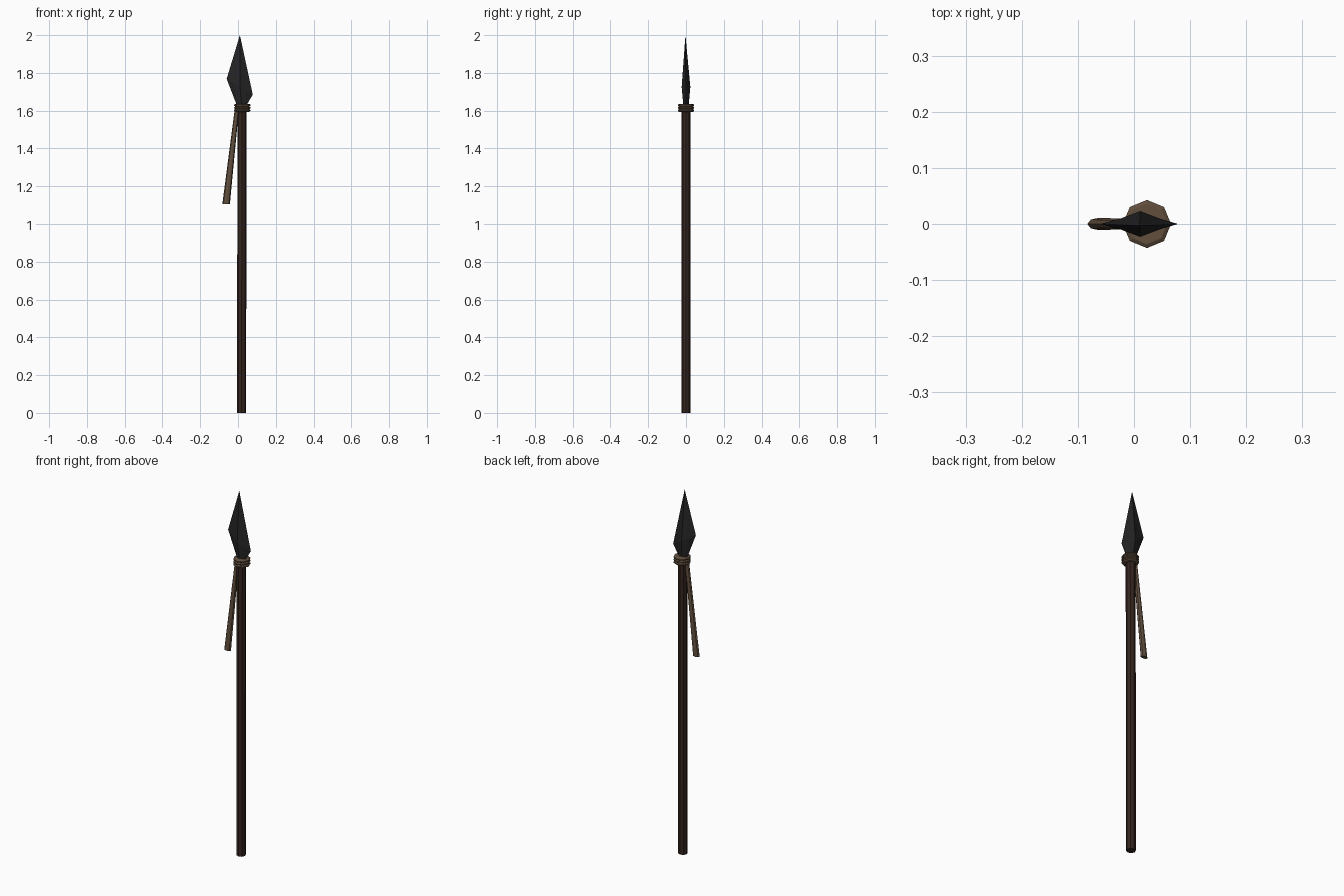
import bpy
from math import cos, sin, pi

if "Cube" in bpy.data.objects:
    bpy.data.objects.remove(bpy.data.objects["Cube"])


def material(name, rgb):
    m = bpy.data.materials.new(name)
    m.diffuse_color = (*rgb, 1)
    m.use_nodes = True
    m.node_tree.nodes["Principled BSDF"].inputs["Base Color"].default_value = m.diffuse_color
    return m


WOOD = material("dark_wood", (0.035, 0.018, 0.013))
LEATHER = material("leather", (0.12, 0.078, 0.048))
STONE = material("black_stone", (0.018, 0.018, 0.019))


def ring(cx, z, rx, ry, sides=8):
    return [(cx + rx * cos(2 * pi * i / sides), ry * sin(2 * pi * i / sides), z)
            for i in range(sides)]


def loft(name, rings, mat, tip=None):
    """Skin a stack of equal rings, closed by caps or a pointed tip."""
    n = len(rings[0])
    verts = [p for r in rings for p in r]
    faces = [tuple(reversed(range(n)))]
    for k in range(len(rings) - 1):
        a, b = k * n, (k + 1) * n
        faces += [(a + i, a + (i + 1) % n, b + (i + 1) % n, b + i) for i in range(n)]
    last = (len(rings) - 1) * n
    if tip:
        verts.append(tip)
        faces += [(last + i, last + (i + 1) % n, len(verts) - 1) for i in range(n)]
    else:
        faces.append(tuple(range(last, last + n)))
    mesh = bpy.data.meshes.new(name)
    mesh.from_pydata(verts, [], faces)
    mesh.materials.append(mat)
    obj = bpy.data.objects.new(name, mesh)
    bpy.context.collection.objects.link(obj)
    return obj


# Eight-sided shaft
loft("shaft", [ring(0.019, 0, 0.024, 0.024), ring(0.021, 1.63, 0.024, 0.024)], WOOD)

# Three stacked cord wraps under the blade
for k in range(3):
    z = 1.594 + 0.014 * k
    profile = [(0, 0.036), (0.004, 0.043), (0.010, 0.043), (0.014, 0.036)]
    loft(f"wrap_{k + 1}", [ring(0.023, z + dz, r, r) for dz, r in profile], LEATHER)

# Hanging strap, flattened and widening downwards
loft("strap", [ring(-0.063, 1.105, 0.020, 0.011), ring(-0.006, 1.61, 0.011, 0.009)], LEATHER)

# Asymmetric blade: thin edges, thick ridge in the middle
half = [(0.045, 0.010, 1.703), (0.011, 0.023, 1.725), (-0.026, 0.009, 1.747)]
middle = ([(0.078, 0, 1.685)] + half + [(-0.060, 0, 1.768)]
          + [(x, -y, z) for x, y, z in reversed(half)])
loft("blade", [ring(0.019, 1.625, 0.024, 0.014), middle], STONE, tip=(0.010, -0.003, 2.0))
